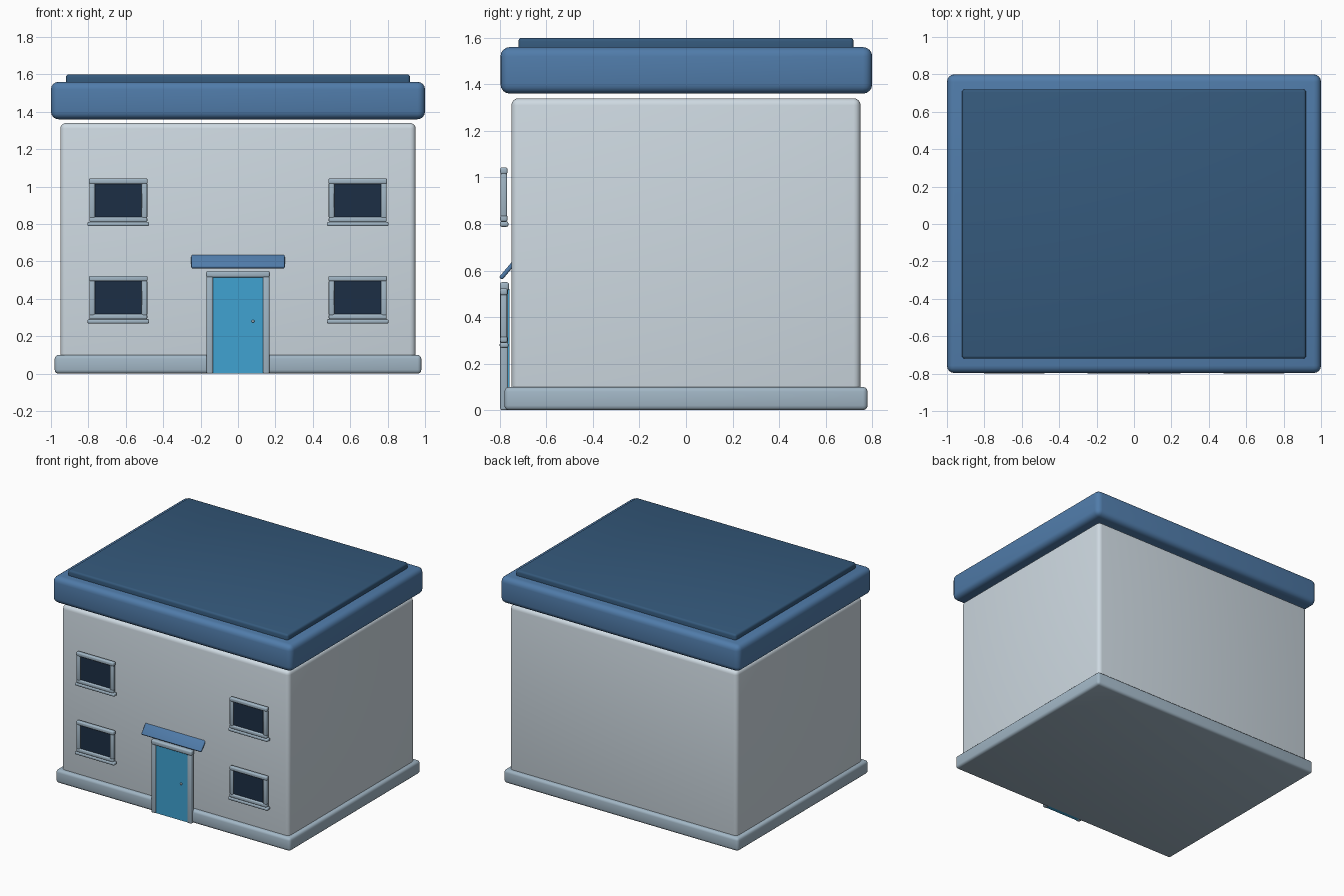
import bpy, math

if "Cube" in bpy.data.objects:
    bpy.data.objects.remove(bpy.data.objects["Cube"])


def material(name, rgb):
    m = bpy.data.materials.new(name)
    m.diffuse_color = (*rgb, 1)
    m.use_nodes = True
    m.node_tree.nodes["Principled BSDF"].inputs["Base Color"].default_value = m.diffuse_color
    return m


WALL = material("wall_paint", (0.62, 0.70, 0.76))
TRIM = material("trim_paint", (0.36, 0.47, 0.56))
ROOF = material("roof_blue", (0.08, 0.20, 0.40))
ROOF_TOP = material("roof_dark_blue", (0.035, 0.10, 0.20))
GLASS = material("dark_glass", (0.012, 0.028, 0.06))
DOOR = material("door_blue", (0.05, 0.36, 0.64))


def box(name, x, y, z, mat, bevel=0.0, segments=3, tilt=0.0):
    """Rounded box spanning the (min, max) ranges x, y, z."""
    spans = (x, y, z)
    bpy.ops.mesh.primitive_cube_add(size=1, location=[(a + b) / 2 for a, b in spans])
    ob = bpy.context.object
    ob.name = name
    ob.scale = [b - a for a, b in spans]
    bpy.ops.object.transform_apply(location=False, rotation=False, scale=True)
    ob.rotation_euler.x = tilt
    ob.data.materials.append(mat)
    if bevel:
        mod = ob.modifiers.new("rounded_edges", 'BEVEL')
        mod.width = bevel
        mod.segments = segments
        bpy.ops.object.shade_smooth()
    return ob


# Walls and plinth
box("walls", (-0.95, 0.95), (-0.75, 0.75), (0.02, 1.34), WALL, 0.03, 4)
box("plinth", (-0.98, 0.98), (-0.78, 0.78), (0, 0.10), TRIM, 0.02)

# Flat roof: overhanging slab with a thin raised cover
box("roof_slab", (-1, 1), (-0.797, 0.8), (1.36, 1.56), ROOF, 0.04, 4)
box("roof_cover", (-0.92, 0.92), (-0.72, 0.72), (1.52, 1.60), ROOF_TOP, 0.015)

# Four windows, each with glass, frame bars and sill
for side, cx in (("left", -0.64), ("right", 0.64)):
    for floor, cz in (("lower", 0.41), ("upper", 0.93)):
        tag = f"{floor}_{side}"
        box(f"window_glass_{tag}", (cx - 0.13, cx + 0.13), (-0.787, -0.770),
            (cz - 0.10, cz + 0.095), GLASS)
        for s in (-1, 1):
            bx = cx + s * 0.14
            box(f"window_jamb_{tag}_{'left' if s < 0 else 'right'}", (bx - 0.015, bx + 0.015),
                (-0.797, -0.768), (cz - 0.10, cz + 0.09), TRIM, 0.008)
        box(f"window_head_{tag}", (cx - 0.157, cx + 0.157), (-0.798, -0.767),
            (cz + 0.084, cz + 0.113), TRIM, 0.008)
        box(f"window_bottom_rail_{tag}", (cx - 0.155, cx + 0.155), (-0.798, -0.767),
            (cz - 0.12, cz - 0.092), TRIM, 0.008)
        box(f"window_sill_{tag}", (cx - 0.165, cx + 0.165), (-0.80, -0.763),
            (cz - 0.142, cz - 0.119), TRIM, 0.008)

# Door with frame and knob
box("door_panel", (-0.137, 0.137), (-0.788, -0.759), (0, 0.52), DOOR)
for s in (-1, 1):
    box(f"door_jamb_{'left' if s < 0 else 'right'}", (s * 0.151 - 0.017, s * 0.151 + 0.017),
        (-0.798, -0.764), (0, 0.52), TRIM, 0.008)
box("door_head", (-0.17, 0.17), (-0.80, -0.760), (0.514, 0.55), TRIM, 0.01)
bpy.ops.mesh.primitive_uv_sphere_add(segments=16, ring_count=8, radius=0.008,
                                     location=(0.08, -0.793, 0.28))
knob = bpy.context.object
knob.name = "door_knob"
knob.data.materials.append(TRIM)
bpy.ops.object.shade_smooth()

# Sloping canopy over the door
box("door_canopy", (-0.25, 0.25), (-0.8135, -0.7185), (0.593, 0.611), ROOF, 0.007,
    tilt=math.radians(50))
